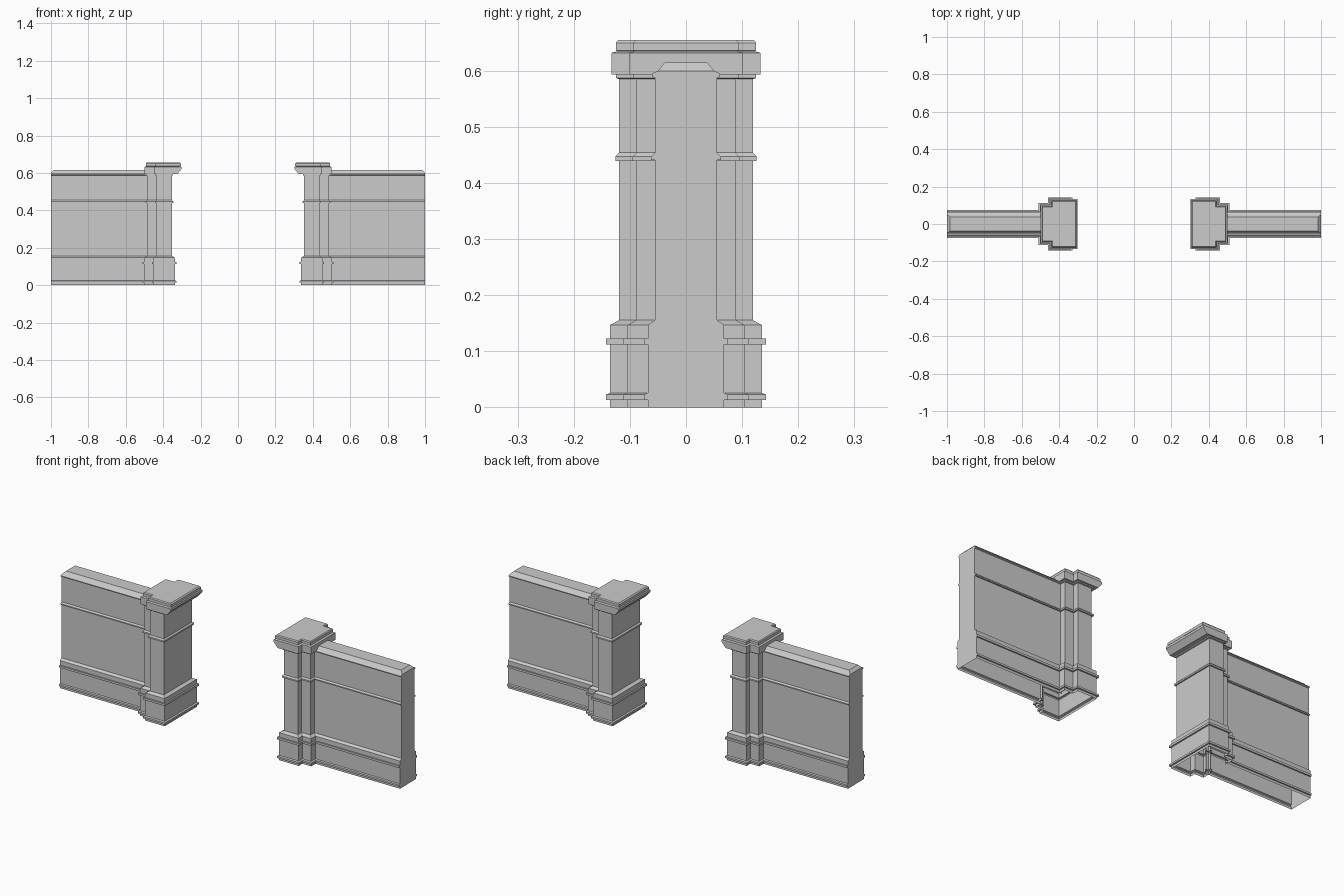
import bpy, bmesh

if "Cube" in bpy.data.objects:
    bpy.data.objects.remove(bpy.data.objects["Cube"])


def finish(name, bm):
    bmesh.ops.recalc_face_normals(bm, faces=bm.faces[:])
    me = bpy.data.meshes.new(name)
    bm.to_mesh(me)
    bm.free()
    ob = bpy.data.objects.new(name, me)
    bpy.context.collection.objects.link(ob)
    ob.modifiers.new("mirror_x", 'MIRROR').use_axis[0] = True
    return ob


def loft(name, rings, closed=False, cap_last=False):
    """Skin a series of equal-length point loops."""
    bm = bmesh.new()
    rows = [[bm.verts.new(p) for p in r] for r in rings]
    n = len(rows[0])
    for a, b in zip(rows, rows[1:]):
        for i in range(n if closed else n - 1):
            j = (i + 1) % n
            bm.faces.new((a[i], a[j], b[j], b[i]))
    if cap_last:
        bm.faces.new(rows[-1])
    return finish(name, bm)


def mirrored(half):
    """Reflect a half outline across y = 0."""
    return half + [(p[0], -p[1], *p[2:]) for p in reversed(half)]


def tee(d, z, inner, slot=None):
    """Stepped pier outline grown by d; optional slot where the wall enters."""
    back = 0.487 + d
    half = [(back, 0.088 + d, z), (0.435 + d, 0.088 + d, z),
            (0.435 + d, 0.119 + d, z), (inner, 0.119 + d, z)]
    if slot:
        half.insert(0, (back, slot, z))
    return mirrored(half)


# moulded pier shaft: (offset, height)
pier = [(.016, 0), (.016, .013), (.024, .013), (.024, .023), (.016, .026),
        (.016, .112), (.024, .112), (.024, .123), (.016, .123), (.016, .147),
        (0, .156), (0, .439), (.007, .439), (.007, .447), (0, .454),
        (0, .585), (.006, .587), (.006, .593)]
loft("pier_shaft", [tee(d, z, .353 - d, .052) for d, z in pier])

# overhanging pier cap: (offset, height, inner face x)
cap = [(0, .593, .35), (.014, .593, .326), (.014, .62, .303),
       (.014, .632, .303), (.003, .635, .315), (.006, .636, .306),
       (.006, .65, .306), (.002, .655, .312)]
loft("pier_cap", [tee(d, z, x) for d, z, x in cap], closed=True, cap_last=True)

# wall panel with plinth and string-course beads: (half thickness, height)
wall = [(.068, 0), (.068, .013), (.075, .013), (.075, .023), (.068, .026),
        (.068, .112), (.075, .112), (.075, .123), (.068, .123), (.068, .147),
        (.055, .156), (.055, .441), (.062, .441), (.062, .447), (.055, .454),
        (.055, .587), (.061, .59), (.061, .595), (.05, .6)]
outline = [(y, z) for y, z in wall] + [(-y, z) for y, z in reversed(wall)]
loft("wall_panel", [[(x, y, z) for y, z in outline] for x in (.487, 1.0)],
     cap_last=True)

# bevelled wall coping
loft("wall_coping",
     [mirrored([(.487, y, z), (x, y, z)])[:2] +
      [(x, -y, z), (.487, -y, z)]
      for x, y, z in ((1.0, .05, .6), (.985, .038, .615))],
     closed=True, cap_last=True)
